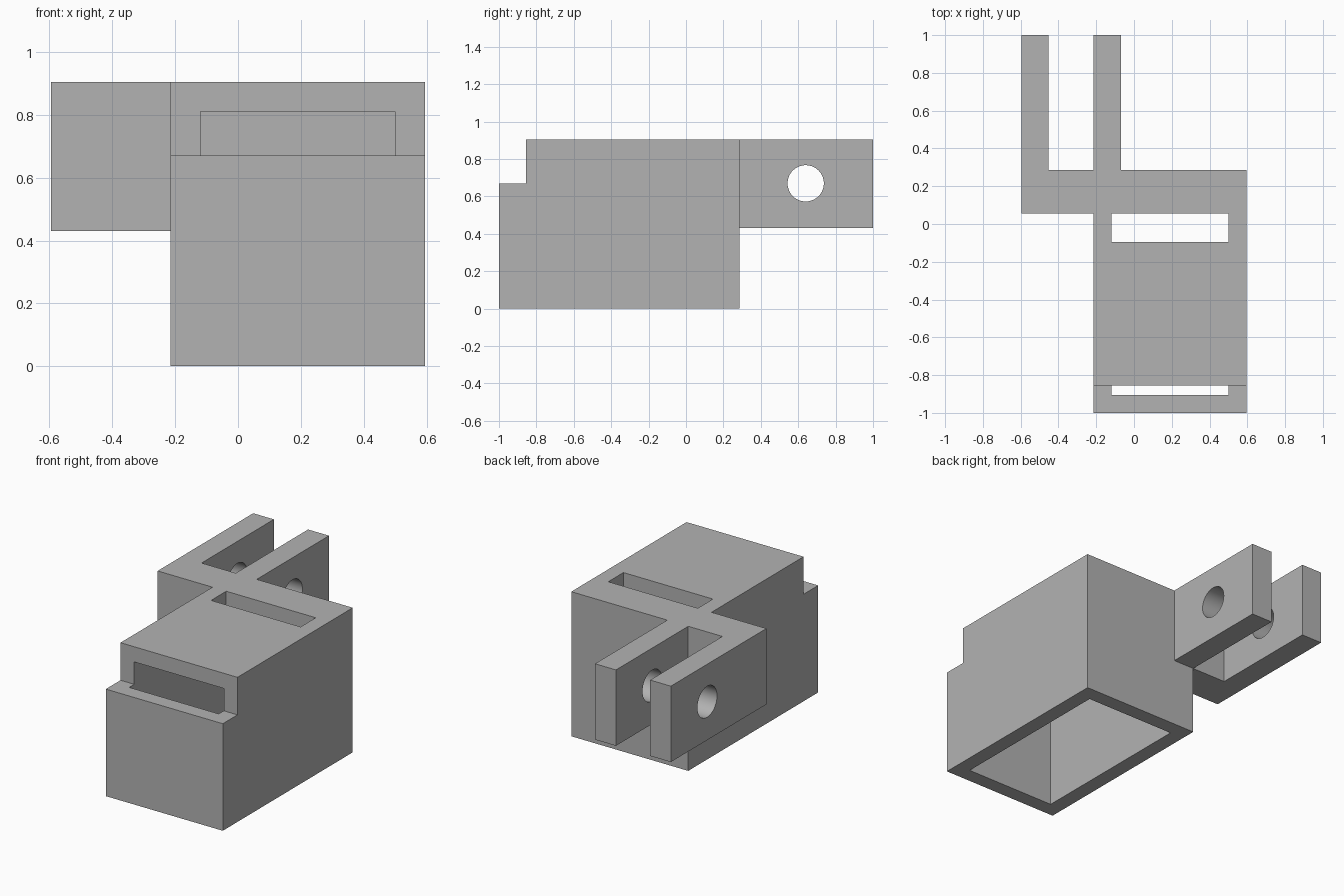
import bpy
import bmesh
from mathutils import Matrix, Vector

cube = bpy.data.objects.get("Cube")
if cube:
    bpy.data.objects.remove(cube, do_unlink=True)

grey = bpy.data.materials.new("mid_grey")
grey.use_nodes = True
colour = (0.45, 0.45, 0.45, 1)
grey.diffuse_color = colour
grey.node_tree.nodes["Principled BSDF"].inputs["Base Color"].default_value = colour


def finish(name, bm):
    bmesh.ops.recalc_face_normals(bm, faces=bm.faces)
    mesh = bpy.data.meshes.new(name)
    bm.to_mesh(mesh)
    bm.free()
    mesh.materials.append(grey)
    obj = bpy.data.objects.new(name, mesh)
    bpy.context.collection.objects.link(obj)
    return obj


def prism(name, points, axis, low, high):
    """Extrude a closed outline along x (points are y, z) or z (points are x, y)."""
    bm = bmesh.new()
    place = (lambda p: (low, *p)) if axis == "x" else (lambda p: (*p, low))
    face = bm.faces.new([bm.verts.new(place(p)) for p in points])
    out = bmesh.ops.extrude_face_region(bm, geom=[face])
    step = Vector((high - low, 0, 0) if axis == "x" else (0, 0, high - low))
    bmesh.ops.translate(bm, vec=step, verts=[v for v in out["geom"] if isinstance(v, bmesh.types.BMVert)])
    return finish(name, bm)


def box(name, x, y, z):
    return prism(name, [(x[0], y[0]), (x[1], y[0]), (x[1], y[1]), (x[0], y[1])], "z", *z)


def combine(target, other, operation):
    """Apply a boolean and discard the helper object."""
    mod = target.modifiers.new(operation, "BOOLEAN")
    mod.operation = operation
    mod.solver = "EXACT"
    mod.object = other
    bpy.context.view_layer.objects.active = target
    bpy.ops.object.modifier_apply(modifier=mod.name)
    bpy.data.objects.remove(other, do_unlink=True)


TOP = 0.905
BACK = 0.285

# Housing with a stepped front
housing = prism("hinged_housing", [(-1, 0), (BACK, 0), (BACK, TOP), (-0.855, TOP), (-0.855, 0.67), (-1, 0.67)],
                "x", -0.215, 0.595)

# Forked bracket with two hinge arms
bracket = prism("fork_bracket", [(-0.595, 0.055), (-0.07, 0.055), (-0.07, 1), (-0.215, 1),
                                 (-0.215, BACK), (-0.452, BACK), (-0.452, 1), (-0.595, 1)],
                "z", 0.43, TOP)
combine(housing, bracket, "UNION")

# Hollow interior, open below and through the front step
inner = (-0.12, 0.5)
combine(housing, box("cavity_cutter", inner, (-0.905, 0.19), (-0.1, 0.81)), "DIFFERENCE")

# Slot through the roof
combine(housing, box("slot_cutter", inner, (-0.095, 0.055), (0.7, 1)), "DIFFERENCE")

# Pin hole through both arms
bm = bmesh.new()
bmesh.ops.create_cone(bm, cap_ends=True, segments=64, radius1=0.097, radius2=0.097, depth=1,
                      matrix=Matrix.Translation((-0.33, 0.64, 0.67)) @ Matrix.Rotation(1.5707963, 4, "Y"))
combine(housing, finish("pin_cutter", bm), "DIFFERENCE")

bpy.ops.object.select_all(action="DESELECT")
housing.select_set(True)
bpy.context.view_layer.objects.active = housing
bpy.ops.object.shade_smooth_by_angle()
